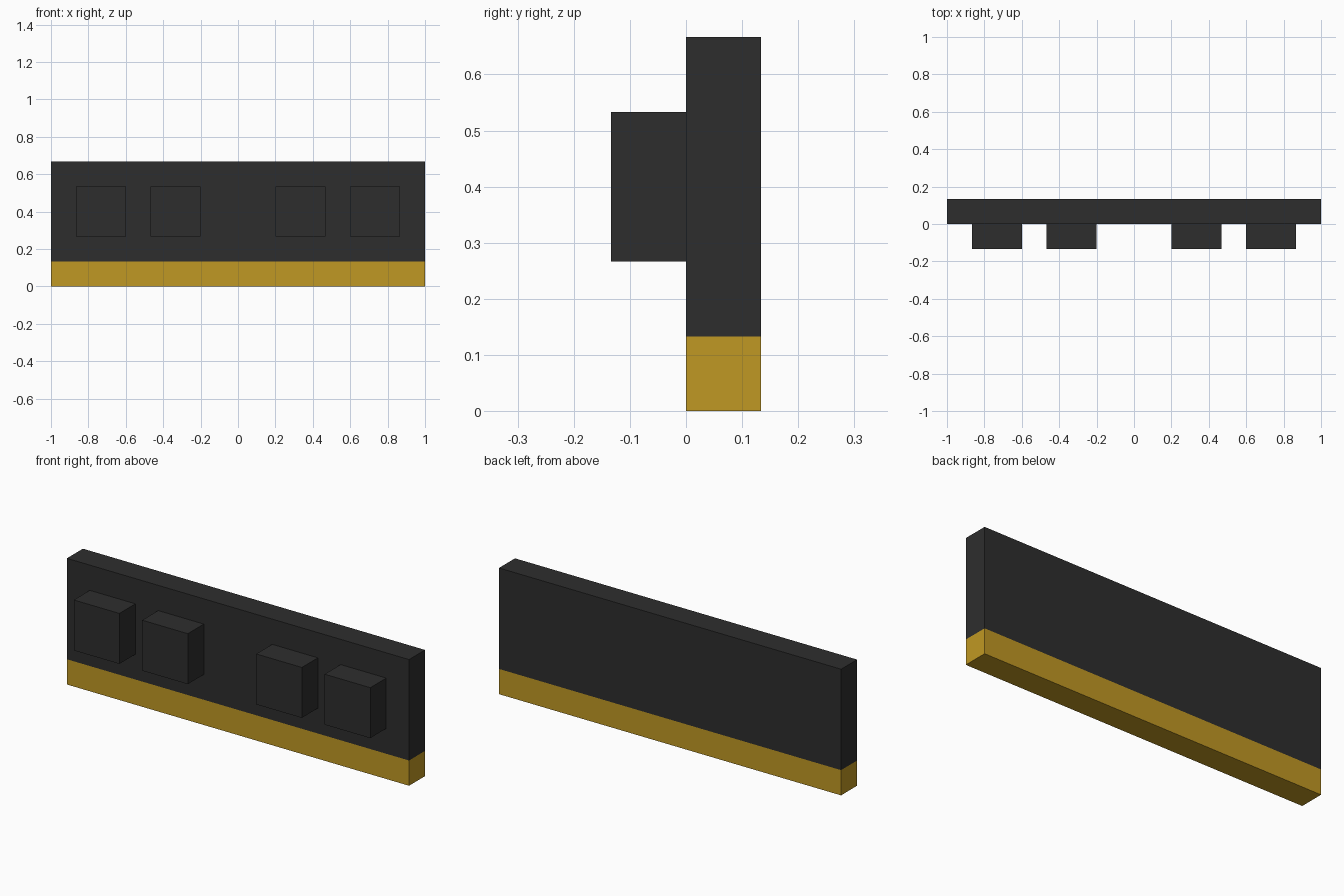
import bpy
import bmesh
from mathutils import Matrix, Vector

cube = bpy.data.objects.get("Cube")
if cube:
    bpy.data.objects.remove(cube, do_unlink=True)

U = 2 / 30  # module size: the board is 30 modules long


def material(name, rgb):
    mat = bpy.data.materials.new(name)
    mat.use_nodes = True
    mat.diffuse_color = (*rgb, 1)
    bsdf = next(n for n in mat.node_tree.nodes if n.type == "BSDF_PRINCIPLED")
    bsdf.inputs["Base Color"].default_value = (*rgb, 1)
    bsdf.inputs["Roughness"].default_value = 0.8
    return mat


def box(name, lo, hi, mats, cut_z=None):
    """Box between two corners in modules; faces below cut_z get the second material."""
    lo, hi = Vector(lo) * U, Vector(hi) * U
    centre = (lo + hi) / 2
    bm = bmesh.new()
    bmesh.ops.create_cube(bm, size=1, matrix=Matrix.Diagonal((*(hi - lo), 1)))
    if cut_z is not None:
        level = cut_z * U - centre.z
        bmesh.ops.bisect_plane(bm, geom=bm.verts[:] + bm.edges[:] + bm.faces[:],
                               plane_co=(0, 0, level), plane_no=(0, 0, 1))
        for face in bm.faces:
            face.material_index = int(face.calc_center_median().z < level)
    mesh = bpy.data.meshes.new(name)
    bm.to_mesh(mesh)
    bm.free()
    for mat in mats:
        mesh.materials.append(mat)
    obj = bpy.data.objects.new(name, mesh)
    obj.location = centre
    bpy.context.collection.objects.link(obj)
    return obj


charcoal = material("charcoal", (0.027, 0.027, 0.027))
gold = material("gold", (0.527, 0.314, 0.017))

# Circuit board with a gold contact strip along its bottom edge
box("circuit_board", (-15, 0, 0), (15, 2, 10), [charcoal, gold], cut_z=2)

# Two chips on each half of the front, mirrored across the centre
for side, sign in (("left", 1), ("right", -1)):
    for place, x in (("inner", 5), ("outer", 11)):
        c = sign * x
        box(f"{side}_{place}_chip", (c - 2, -2, 4), (c + 2, 0, 8), [charcoal])
